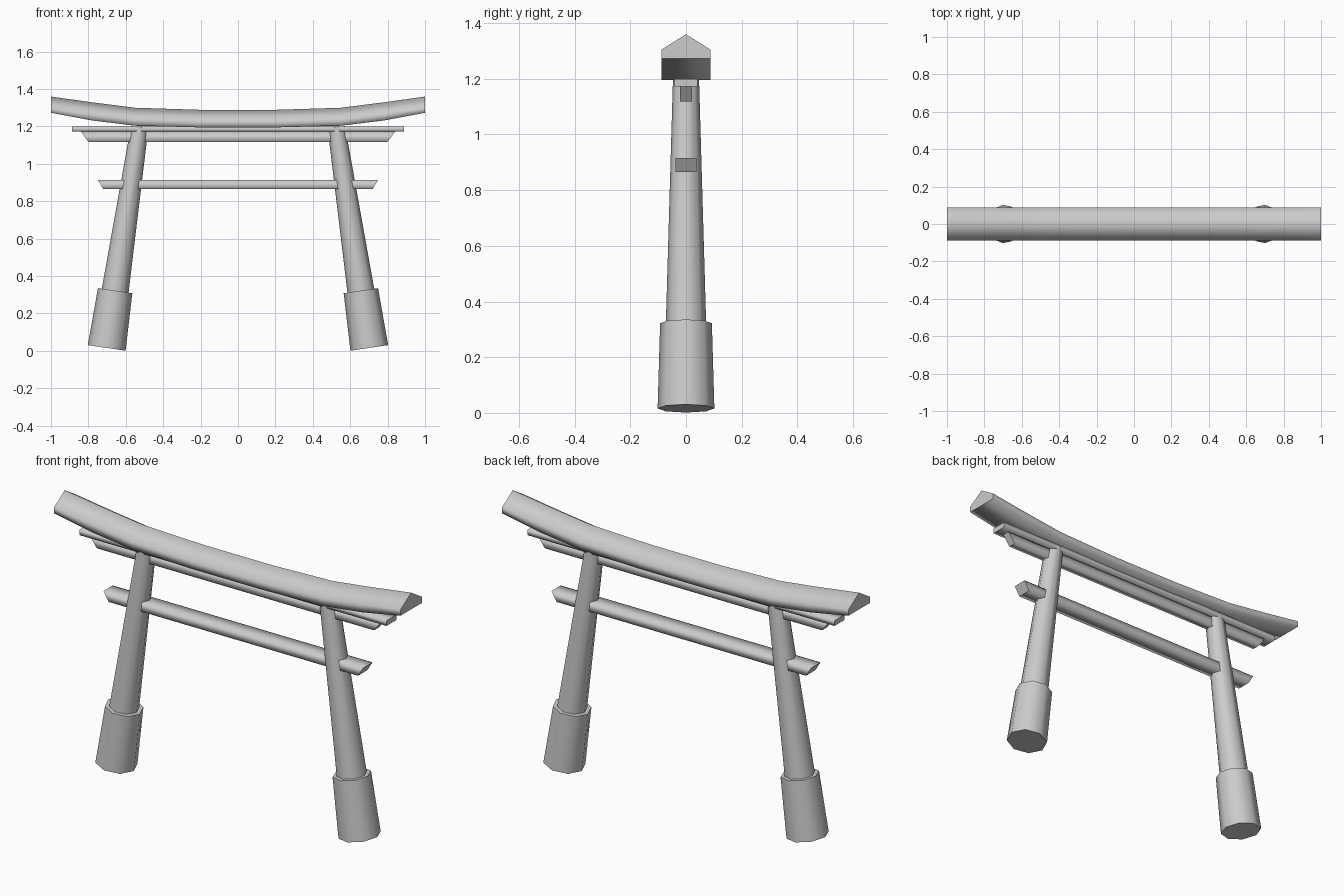
import bpy, math
from mathutils import Vector

if "Cube" in bpy.data.objects:
    bpy.data.objects.remove(bpy.data.objects["Cube"])


def loft(name, rings):
    """Skin equal-length rings of points: smooth sides, flat capped ends."""
    n = len(rings[0])
    verts = [p for ring in rings for p in ring]
    faces = [(r * n + i, r * n + (i + 1) % n, (r + 1) * n + (i + 1) % n, (r + 1) * n + i)
             for r in range(len(rings) - 1) for i in range(n)]
    sides = len(faces)
    faces.append(tuple(reversed(range(n))))
    faces.append(tuple(range((len(rings) - 1) * n, len(rings) * n)))
    mesh = bpy.data.meshes.new(name)
    mesh.from_pydata(verts, [], faces)
    for i, poly in enumerate(mesh.polygons):
        poly.use_smooth = i < sides
    obj = bpy.data.objects.new(name, mesh)
    bpy.context.collection.objects.link(obj)
    return obj


def beam(name, x_top, x_bottom, half_y, z0, z1):
    """Straight crossbeam whose ends slant from x_top to x_bottom."""
    rings = []
    for s in (-1, 1):
        rings.append([(s * x_bottom, -half_y, z0), (s * x_bottom, half_y, z0),
                      (s * x_top, half_y, z1), (s * x_top, -half_y, z1)])
    return loft(name, rings)


def leaning_post(name, start, end, r0, r1):
    """Tapered octagonal post with ends square to its leaning axis."""
    start, end = Vector(start), Vector(end)
    axis = (end - start).normalized()
    v = Vector((0, 1, 0))
    u = v.cross(axis)
    rings = []
    for centre, r in ((start, r0), (end, r1)):
        rings.append([centre + r * (math.cos(k * math.tau / 8) * u +
                                    math.sin(k * math.tau / 8) * v) for k in range(8)])
    return loft(name, rings)


# Upswept roof beam with a ridged five-sided section: (x, ridge z, bottom z)
half = [(0.2, 1.289, 1.195), (0.55, 1.30, 1.204), (0.78, 1.329, 1.232), (1.0, 1.36, 1.273)]
stations = [(-x, t, b) for x, t, b in reversed(half)] + half
loft("roof_beam", [[(x, -0.088, b), (x, 0.088, b), (x, 0.088, t - 0.055),
                    (x, 0, t), (x, -0.088, t - 0.055)] for x, t, b in stations])

# Crossbeams
beam("upper_plank", 0.887, 0.887, 0.042, 1.172, 1.2)
beam("upper_beam", 0.84, 0.80, 0.021, 1.118, 1.172)
beam("tie_beam", 0.75, 0.72, 0.038, 0.866, 0.915)

# Leaning pillars with thicker feet
for side, s in (("left", -1), ("right", 1)):
    leaning_post(side + "_foot", (s * 0.702, 0, 0.016), (s * 0.657, 0, 0.322), 0.102, 0.093)
    leaning_post(side + "_pillar", (s * 0.66, 0, 0.30), (s * 0.526, 0, 1.195), 0.073, 0.047)
